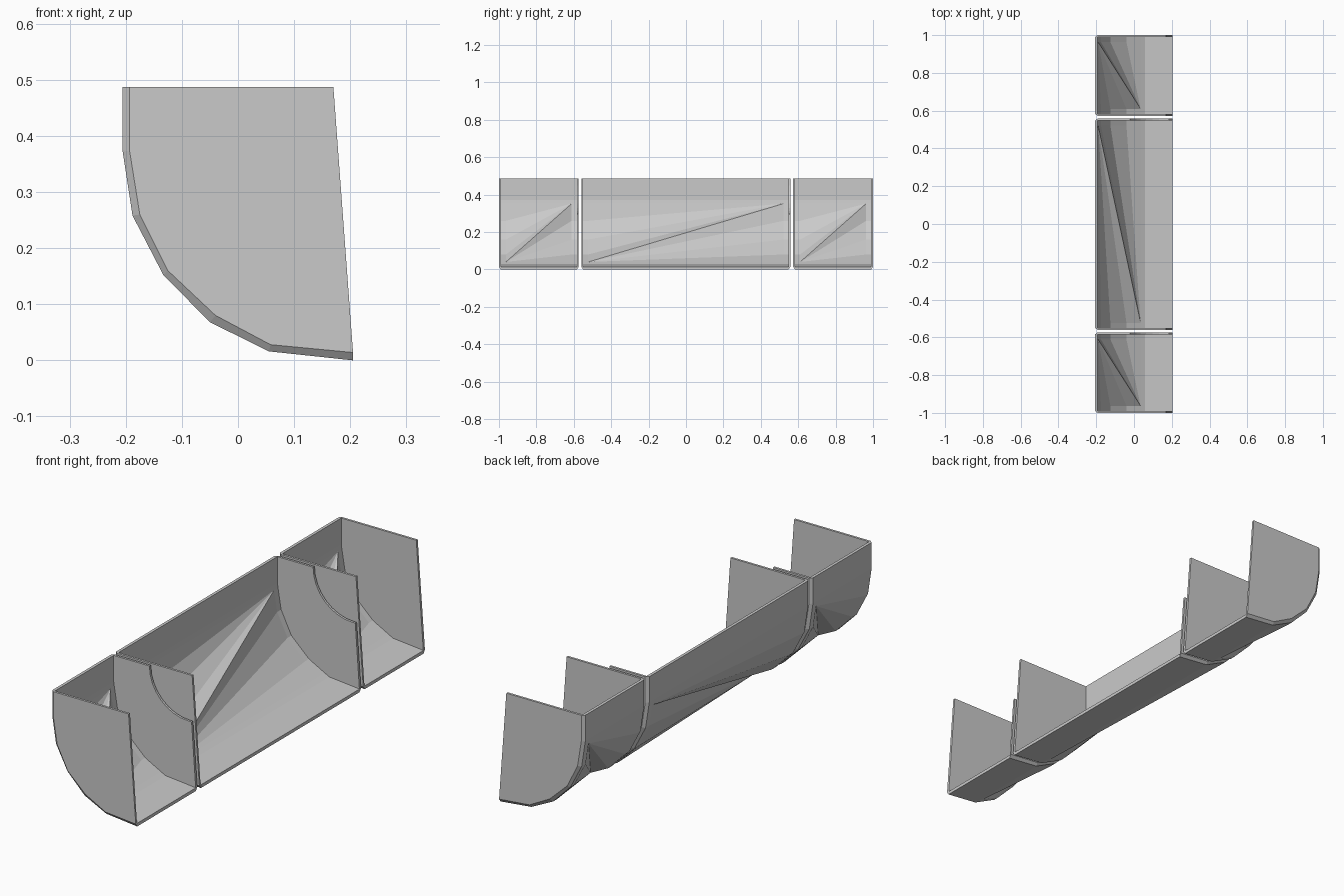
import bpy, bmesh, math

cube = bpy.data.objects.get("Cube")
if cube:
    bpy.data.objects.remove(cube, do_unlink=True)

grey = bpy.data.materials.new("light_grey_plastic")
grey.use_nodes = True
colour = (0.59, 0.59, 0.59, 1)
grey.diffuse_color = colour
grey.node_tree.nodes["Principled BSDF"].inputs["Base Color"].default_value = colour

# Cross-section in x, z: outer and inner skin of the curved shell, back top to front lip
TOP = 0.487
OUTER = [(-0.206, TOP), (-0.206, 0.375), (-0.188, 0.258), (-0.133, 0.152),
         (-0.05, 0.068), (0.055, 0.016), (0.205, 0.0)]
INNER = [(-0.193, TOP), (-0.193, 0.372), (-0.175, 0.26), (-0.125, 0.16),
         (-0.04, 0.08), (0.058, 0.028), (0.205, 0.014)]
FRONT_TOP = (0.17, TOP)

# Upper and lower limits of the folded panel, on the outer and inner skins
HIGH, LOW = (-0.202, 0.352), (0.035, 0.026)
HIGH_IN, LOW_IN = (-0.19, 0.352), (0.035, 0.04)
EDGE = 0.01    # wall thickness and chamfer depth
RIM = 0.037    # width of the curved rim at each bin end


def make_object(name, bm):
    mesh = bpy.data.meshes.new(name)
    bm.to_mesh(mesh)
    bm.free()
    mesh.materials.append(grey)
    bpy.context.collection.objects.link(bpy.data.objects.new(name, mesh))


def loft(name, ring_a, y_a, ring_b, y_b):
    """Closed solid between two matching cross-sections."""
    bm = bmesh.new()
    a = [bm.verts.new((x, y_a, z)) for x, z in ring_a]
    b = [bm.verts.new((x, y_b, z)) for x, z in ring_b]
    n = len(a)
    bm.faces.new(a)
    bm.faces.new(b[::-1])
    for i in range(n):
        j = (i + 1) % n
        bm.faces.new((a[i], b[i], b[j], a[j]))
    bmesh.ops.recalc_face_normals(bm, faces=bm.faces)
    make_object(name, bm)


def prism(name, ring, y_a, y_b):
    loft(name, ring, y_a, ring, y_b)


def folded_panel(name, curve, y0, y1, outward):
    """Skin between two end curves, creased along one diagonal."""
    bm = bmesh.new()
    q = [bm.verts.new((x, y0, z)) for x, z in curve]
    p = [bm.verts.new((x, y1, z)) for x, z in curve]
    for i in range(len(curve) - 1):
        for tri in ((p[0], q[i], q[i + 1]), (q[-1], p[i + 1], p[i])):
            bm.faces.new(tri[::-1] if outward else tri)
    make_object(name, bm)


def front_edge(notched):
    """Front edge of a side wall, optionally with a scooped upper corner."""
    if not notched:
        return [FRONT_TOP]
    radius = 0.19
    arc = [(FRONT_TOP[0] - radius * math.cos(t), TOP - radius * math.sin(t))
           for t in (i * math.pi / 16 for i in range(9))]
    return [(0.184, TOP - radius)] + arc[::-1]


def side_wall(name, y_end, inward, notched=False):
    """Side wall whose outer rim is chamfered toward the bin end."""
    edge = front_edge(notched)
    loft(name, INNER + edge, y_end, OUTER + edge, y_end + inward * EDGE)


def build_bin(name, y0, y1, notched):
    side_wall(name + "_front_wall", y0, 1)
    side_wall(name + "_rear_wall", y1, -1, notched)
    a, b = y0 + EDGE, y1 - EDGE
    # Upright back and floor run the full length
    prism(name + "_upright_back", OUTER[:2] + [HIGH, HIGH_IN] + INNER[1::-1], a, b)
    prism(name + "_floor", [LOW] + OUTER[5:] + INNER[:4:-1] + [LOW_IN], a, b)
    # Curved rims at both ends, joined by the folded panel skins
    outer_curve = [HIGH] + OUTER[2:5] + [LOW]
    inner_curve = [HIGH_IN] + INNER[2:5] + [LOW_IN]
    for label, y, s in (("front", y0, 1), ("rear", y1, -1)):
        prism(f"{name}_{label}_rim", outer_curve + inner_curve[::-1],
              y + s * EDGE, y + s * RIM)
    folded_panel(name + "_outer_panel", outer_curve, y0 + RIM, y1 - RIM, True)
    folded_panel(name + "_inner_panel", inner_curve, y0 + RIM, y1 - RIM, False)


build_bin("front_bin", -1.0, -0.574, True)
build_bin("middle_bin", -0.56, 0.558, True)
build_bin("rear_bin", 0.573, 1.0, False)
